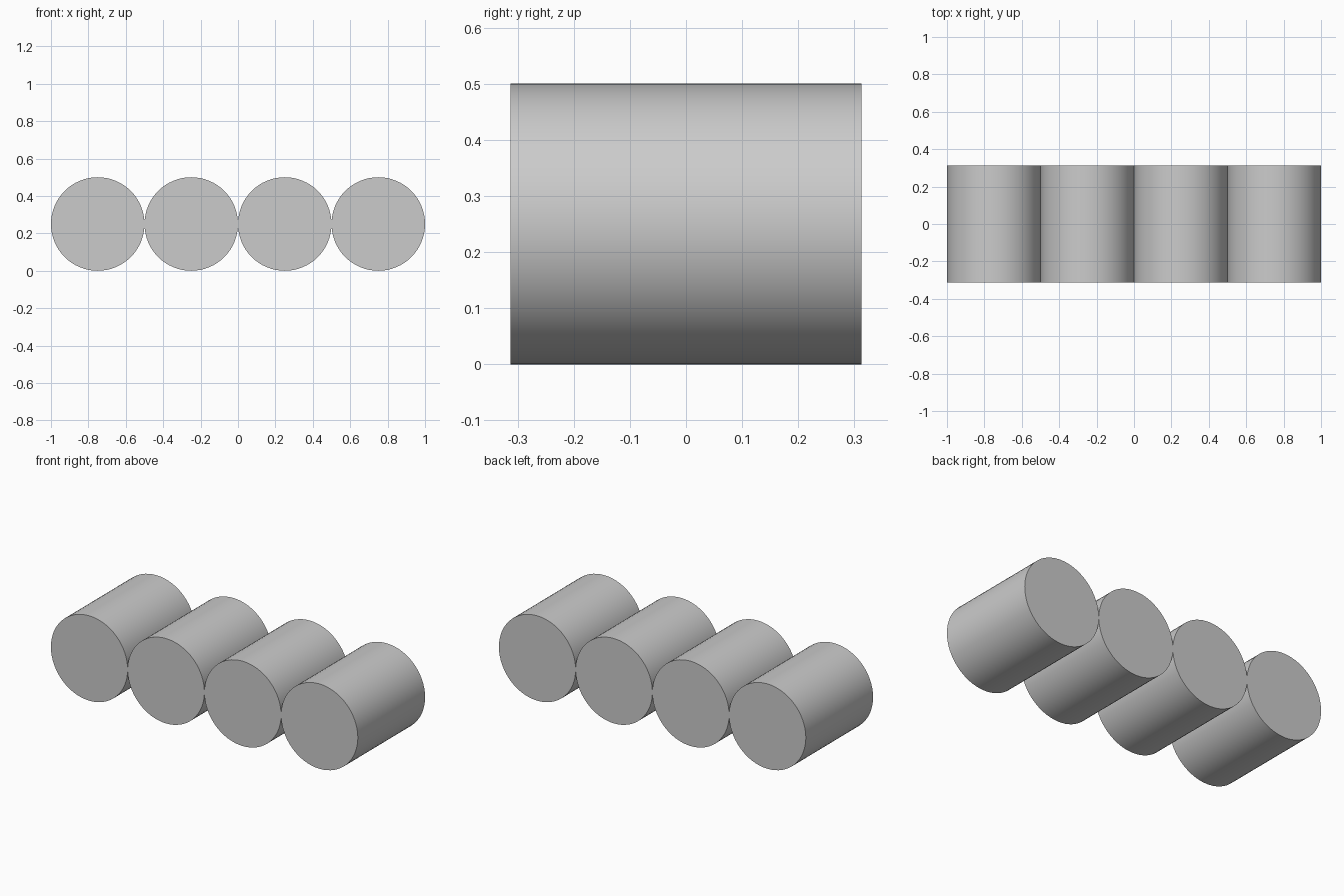
import bpy, math

if "Cube" in bpy.data.objects:
    bpy.data.objects.remove(bpy.data.objects["Cube"])

RADIUS = 0.25
LENGTH = 0.626


def roller(name, x):
    # Solid cylinder lying along y, resting on the ground
    bpy.ops.mesh.primitive_cylinder_add(
        vertices=64, radius=RADIUS, depth=LENGTH,
        location=(x, 0, RADIUS), rotation=(math.pi / 2, 0, 0))
    obj = bpy.context.object
    obj.name = name
    bpy.ops.object.shade_smooth_by_angle(angle=math.radians(30))


# Row of four touching rollers
for i in range(4):
    roller(f"roller_{i + 1}", -0.75 + 0.5 * i)
